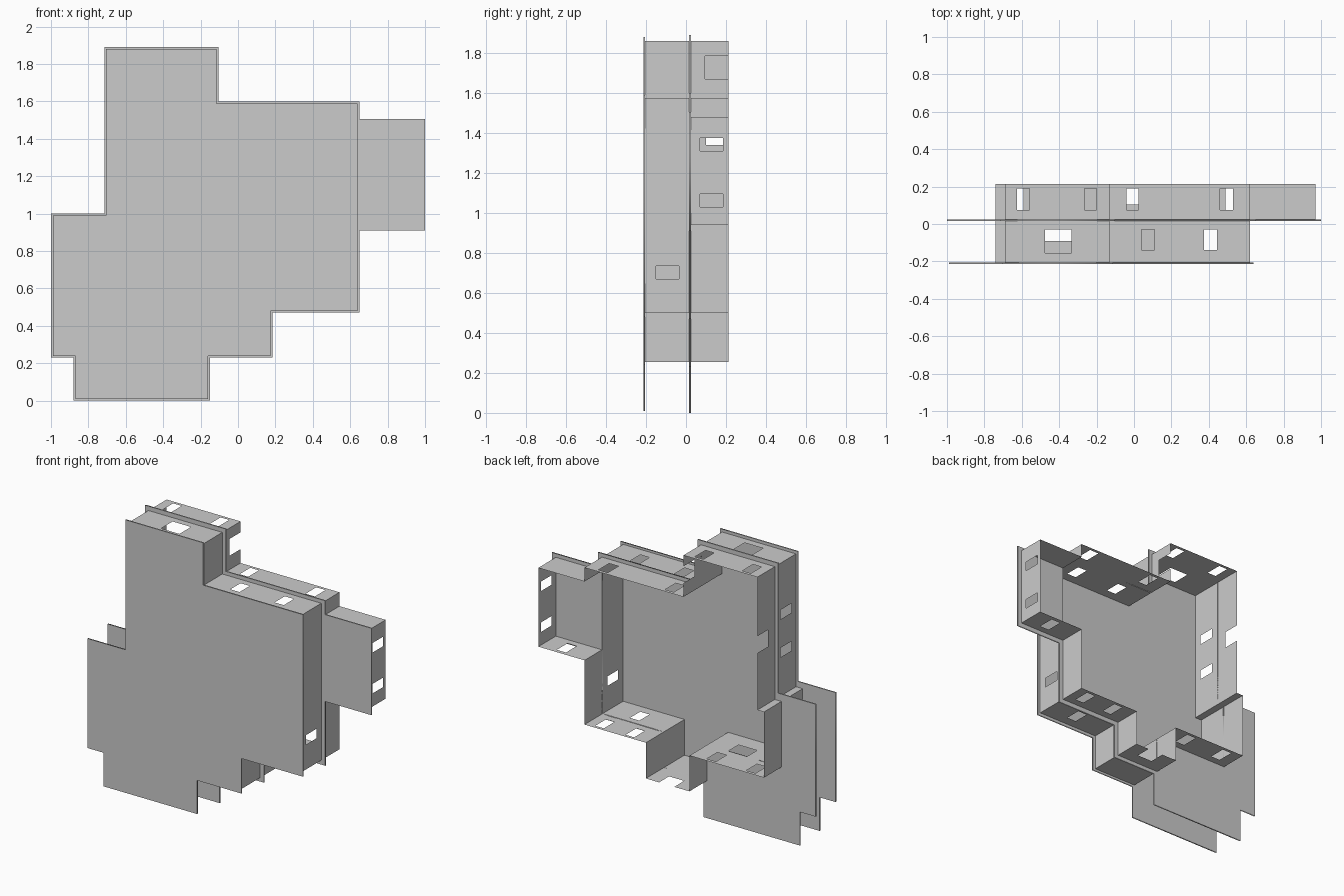
import bpy, bmesh, math

if "Cube" in bpy.data.objects:
    bpy.data.objects.remove(bpy.data.objects["Cube"])

# Wall outline (x, z) of the back storey, clockwise; the front storey has no side bay
BACK = [(-.69, 1.86), (-.13, 1.86), (-.13, 1.575), (.62, 1.575), (.62, 1.48), (.97, 1.48),
        (.97, .94), (.62, .94), (.62, .5), (.155, .5), (.155, .255), (-.175, .255),
        (-.175, .5), (-.74, .5), (-.74, .95), (-.69, .95)]
FRONT = BACK[:4] + BACK[8:]

# Slab outline (x, z), with terraces at the lower left and bottom
SLAB = [(-.715, 1.89), (-.105, 1.89), (-.105, 1.6), (.65, 1.6), (.65, 1.505), (1, 1.505),
        (1, .91), (.65, .91), (.65, .47), (.185, .47), (.185, .23), (-.15, .23),
        (-.15, 0), (-.88, 0), (-.88, .23), (-1, .23), (-1, 1), (-.715, 1)]

# Openings: (fixed axis, its value, from, to, y from, y to)
X, Z = 0, 1
FRONT_HOLES = [(Z, 1.86, -.475, -.335, -.155, -.03), (Z, 1.575, .04, .11, -.14, -.03),
               (Z, 1.575, .375, .445, -.14, -.03), (Z, .5, .375, .445, -.14, -.03),
               (Z, .5, -.475, -.335, -.09, .02), (X, .62, .67, .735, -.15, -.035),
               (X, -.69, 1.475, 1.54, -.155, -.04), (X, -.69, 1.215, 1.28, -.155, -.04)]
BACK_HOLES = [(Z, 1.86, -.625, -.56, .075, .19), (Z, 1.86, -.265, -.2, .075, .19),
              (Z, 1.575, -.04, .025, .075, .19), (Z, 1.575, .46, .53, .075, .19),
              (Z, .94, .78, .85, .07, .185), (Z, .5, .49, .555, .075, .19),
              (Z, .5, .26, .325, .075, .19), (Z, .255, -.06, .055, .105, .213),
              (Z, .5, -.36, -.29, .075, .19), (Z, .5, -.66, -.59, .075, .19),
              (X, .97, 1.31, 1.375, .07, .185), (X, .97, 1.03, 1.095, .07, .185),
              (X, -.13, 1.67, 1.785, .095, .213), (X, -.69, 1.34, 1.455, .1, .213)]


def walls(name, outline, holes, y0, y1):
    """Thin walls along an outline; each wall is a grid that skips its openings."""
    bm = bmesh.new()
    for a, b in zip(outline, outline[1:] + outline[:1]):
        axis = X if a[0] == b[0] else Z
        run = 1 - axis
        lo, hi = sorted((a[run], b[run]))
        mine = [h for h in holes if h[0] == axis and h[1] == a[axis]
                and h[2] >= lo and h[3] <= hi]
        us = sorted({lo, hi, *[v for h in mine for v in h[2:4]]}, reverse=a[run] > b[run])
        ys = sorted({y0, y1, *[v for h in mine for v in h[4:6]]})
        for u, v in zip(us, us[1:]):
            for p, q in zip(ys, ys[1:]):
                mu, my = (u + v) / 2, (p + q) / 2
                if any(h[2] < mu < h[3] and h[4] < my < h[5] for h in mine):
                    continue
                corners = [(u, p), (u, q), (v, q), (v, p)]
                bm.faces.new([bm.verts.new((a[0], y, w) if axis == X else (w, y, a[1]))
                              for w, y in corners])
    bmesh.ops.remove_doubles(bm, verts=bm.verts, dist=1e-4)
    me = bpy.data.meshes.new(name)
    bm.to_mesh(me)
    bm.free()
    bpy.context.collection.objects.link(bpy.data.objects.new(name, me))


def slab(name, loops, y, thick):
    """Flat filled plate; a second loop becomes a hole."""
    cu = bpy.data.curves.new(name, 'CURVE')
    cu.dimensions, cu.fill_mode, cu.extrude = '2D', 'BOTH', thick / 2
    for loop in loops:
        sp = cu.splines.new('POLY')
        sp.points.add(len(loop) - 1)
        for pt, (x, z) in zip(sp.points, loop):
            pt.co = (x, z, 0, 1)
        sp.use_cyclic_u = True
    ob = bpy.data.objects.new(name, cu)
    ob.location.y = y
    ob.rotation_euler.x = math.pi / 2
    bpy.context.collection.objects.link(ob)
    bpy.ops.object.select_all(action='DESELECT')
    ob.select_set(True)
    bpy.context.view_layer.objects.active = ob
    bpy.ops.object.convert(target='MESH')


def inset(loop, d):
    """Offset a clockwise right-angled outline inwards."""
    out = []
    for i, p in enumerate(loop):
        x, z = p
        for a, b in ((loop[i - 1], p), (p, loop[(i + 1) % len(loop)])):
            if a[1] == b[1]:
                z += -d if b[0] > a[0] else d
            else:
                x += d if b[1] > a[1] else -d
        out.append((x, z))
    return out


# Storey walls
walls("front_storey_walls", FRONT, FRONT_HOLES, -.207, .02)
walls("back_storey_walls", BACK, BACK_HOLES, .02, .213)

# Front plate covers the front storey; middle plate is open inside the walls
slab("front_plate", [inset(SLAB[:4] + SLAB[8:], .01)], -.209, .008)
slab("middle_plate", [SLAB, FRONT], .02, .008)
